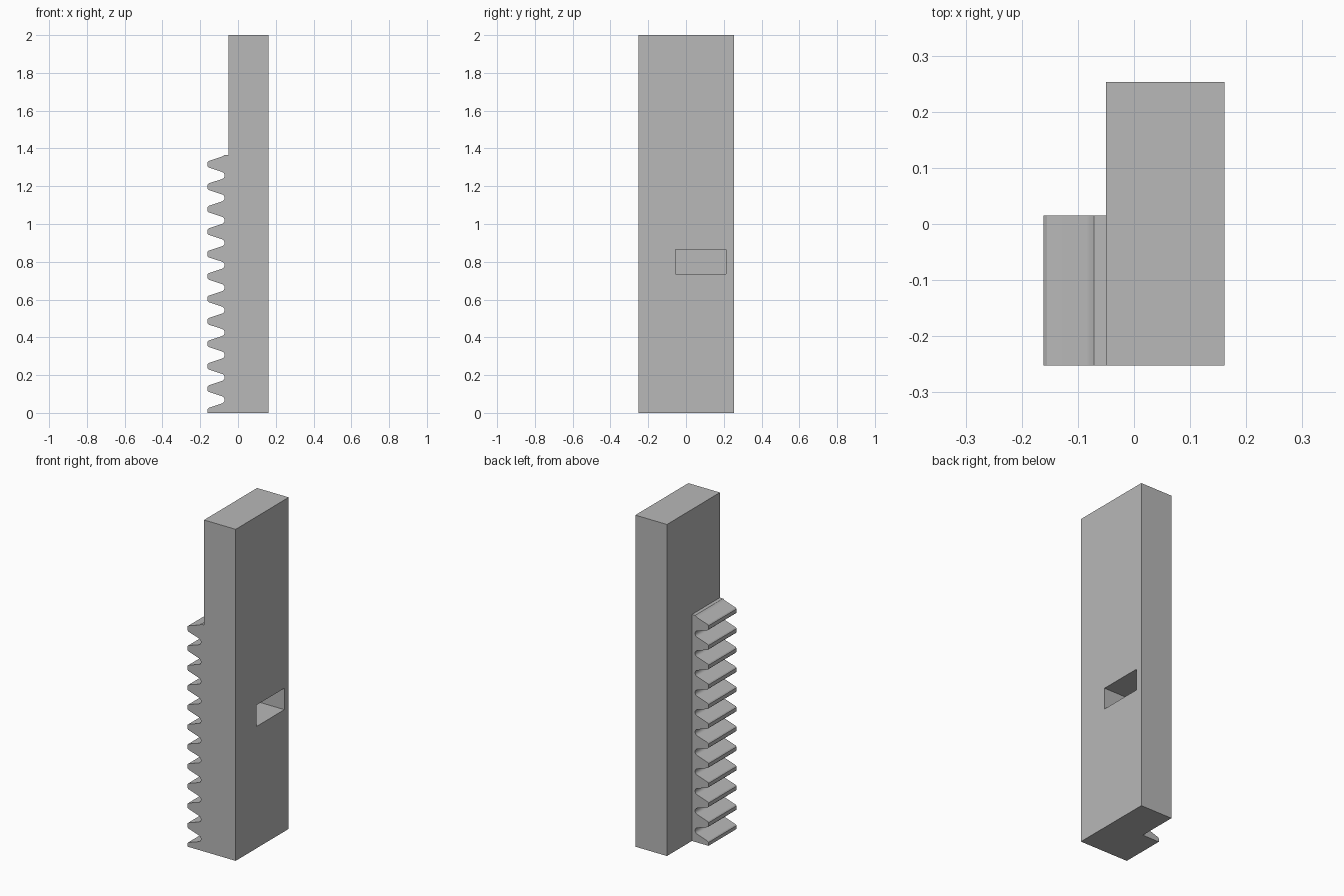
import bpy
import bmesh
from math import sin, cos, radians, tan

old = bpy.data.objects.get("Cube")
if old:
    bpy.data.objects.remove(old, do_unlink=True)

GREY = (0.48, 0.48, 0.48, 1.0)
steel = bpy.data.materials.new("plain grey")
steel.use_nodes = True
steel.diffuse_color = GREY
steel.node_tree.nodes["Principled BSDF"].inputs["Base Color"].default_value = GREY


def add_object(name, bm):
    bmesh.ops.recalc_face_normals(bm, faces=bm.faces)
    mesh = bpy.data.meshes.new(name)
    bm.to_mesh(mesh)
    bm.free()
    mesh.materials.append(steel)
    obj = bpy.data.objects.new(name, mesh)
    bpy.context.collection.objects.link(obj)
    return obj


def box(name, low, high):
    bm = bmesh.new()
    bmesh.ops.create_cube(bm, size=1)
    for v in bm.verts:
        v.co = [(a + b) / 2 + c * (b - a) for a, b, c in zip(low, high, v.co)]
    return add_object(name, bm)


# Main bar with a blind rectangular pocket in its right face
BACK, FRONT = 0.253, -0.252
bar = box("bar", (-0.05, FRONT, 0), (0.161, BACK, 2))
cutter = box("pocket_cutter", (0.0, -0.055, 0.735), (0.25, 0.212, 0.864))
cutter.hide_render = True
cut = bar.modifiers.new("pocket", "BOOLEAN")
cut.operation = "DIFFERENCE"
cut.solver = "EXACT"
cut.object = cutter
bpy.context.view_layer.objects.active = bar
bpy.ops.object.modifier_apply(modifier=cut.name)
bpy.data.objects.remove(cutter, do_unlink=True)

# Toothed rack: one gap shape repeated up the profile
PITCH, FIRST_GAP, GAPS = 0.1188, 0.069, 11
TIP, ROOT, RADIUS, CHAMFER = -0.161, -0.071, 0.0198, 0.006
SLOPE = radians(18.3)
TOP = 1.366
STEPS = 10


def gap(z):
    """Gap outline from its lower tooth tip to its upper one."""
    cx = ROOT - RADIUS
    swing = radians(90) - SLOPE
    arc = []
    for i in range(STEPS + 1):
        a = -swing + 2 * swing * i / STEPS
        arc.append((cx + RADIUS * cos(a), z + RADIUS * sin(a)))
    edge_x = TIP + CHAMFER
    half = z - arc[0][1] + (arc[0][0] - edge_x) * tan(SLOPE)
    lower = [(TIP, z - half - CHAMFER), (edge_x, z - half)]
    upper = [(edge_x, z + half), (TIP, z + half + CHAMFER)]
    return lower + arc + upper


profile = [(-0.05, 0), (TIP, 0)]
for n in range(GAPS):
    profile += gap(FIRST_GAP + n * PITCH)
last = [p for p in gap(FIRST_GAP + GAPS * PITCH) if p[1] < TOP]
profile += last + [(ROOT, TOP), (-0.05, TOP)]

bm = bmesh.new()
face = bm.faces.new([bm.verts.new((x, FRONT, z)) for x, z in profile])
side = bmesh.ops.extrude_face_region(bm, geom=[face])
moved = [g for g in side["geom"] if isinstance(g, bmesh.types.BMVert)]
bmesh.ops.translate(bm, verts=moved, vec=(0, 0.015 - FRONT, 0))
rack = add_object("toothed_rack", bm)

# Round tooth roots shade smoothly while the corners stay sharp
bpy.ops.object.select_all(action="DESELECT")
rack.select_set(True)
bpy.context.view_layer.objects.active = rack
bpy.ops.object.shade_smooth_by_angle(angle=radians(25))
